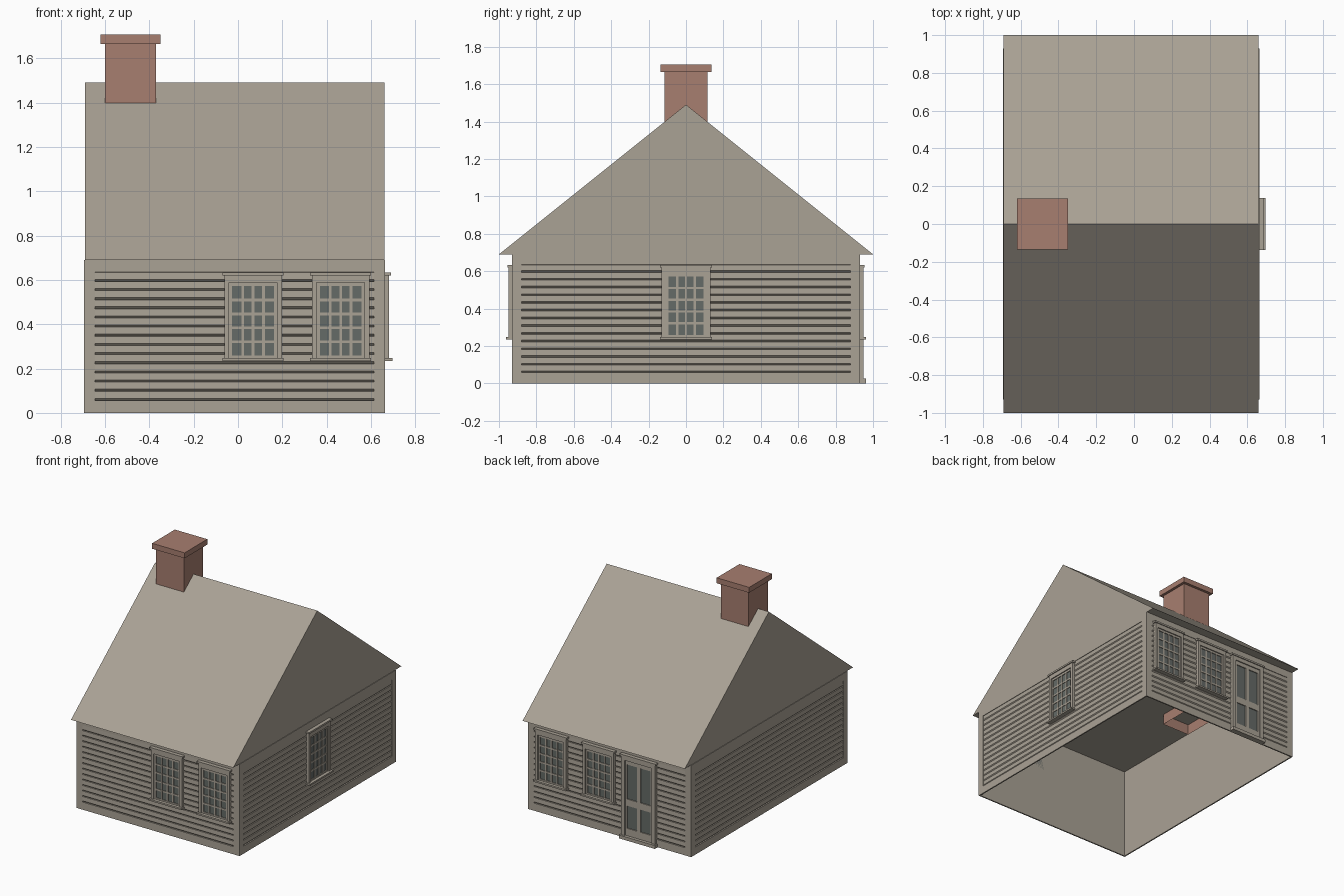
import bpy, bmesh
from math import radians
from mathutils import Matrix, Vector

cube = bpy.data.objects.get("Cube")
if cube:
    bpy.data.objects.remove(cube, do_unlink=True)


def material(name, rgb):
    m = bpy.data.materials.new(name)
    m.use_nodes = True
    m.diffuse_color = (*rgb, 1)
    m.node_tree.nodes["Principled BSDF"].inputs["Base Color"].default_value = (*rgb, 1)
    return m


TAUPE = material("taupe_paint", (0.40, 0.36, 0.30))
BRICK = material("red_brick", (0.39, 0.21, 0.16))
GLASS = material("dark_glass", (0.13, 0.145, 0.135))


def finish(name, bm, mat, matrix=Matrix()):
    bm.transform(matrix)
    mesh = bpy.data.meshes.new(name)
    bm.to_mesh(mesh)
    bm.free()
    mesh.materials.append(mat)
    obj = bpy.data.objects.new(name, mesh)
    bpy.context.collection.objects.link(obj)
    return obj


def boxes(name, mat, parts, matrix=Matrix()):
    """Boxes given as (x0, x1, y0, y1, z0, z1)."""
    bm = bmesh.new()
    for x0, x1, y0, y1, z0, z1 in parts:
        size = Matrix.Diagonal((x1 - x0, y1 - y0, z1 - z0, 1))
        mid = Vector((x0 + x1, y0 + y1, z0 + z1)) / 2
        bmesh.ops.create_cube(bm, size=1, matrix=Matrix.Translation(mid) @ size)
    return finish(name, bm, mat, matrix)


def sweep(name, mat, profile, x0, x1, matrix=Matrix(), closed=False):
    """Extrude a (y, z) profile along x."""
    bm = bmesh.new()
    verts = [bm.verts.new((x0, y, z)) for y, z in profile]
    if closed:
        geom = [bm.faces.new(verts)]
    else:
        geom = [bm.edges.new(pair) for pair in zip(verts, verts[1:])]
    out = bmesh.ops.extrude_face_region(bm, geom=geom) if closed else \
        bmesh.ops.extrude_edge_only(bm, edges=geom)
    moved = [g for g in out["geom"] if isinstance(g, bmesh.types.BMVert)]
    bmesh.ops.translate(bm, verts=moved, vec=(x1 - x0, 0, 0))
    if closed:
        bmesh.ops.recalc_face_normals(bm, faces=bm.faces)
    else:
        bmesh.ops.reverse_faces(bm, faces=[f for f in bm.faces if f.normal.y > 0])
    return finish(name, bm, mat, matrix)


LEFT, RIGHT, DEPTH, EAVE, RIDGE = -0.694, 0.664, 0.93, 0.69, 1.49

# Each wall: turn about z, distance from the middle, extent along the wall
WALLS = {
    "front": (0, DEPTH, LEFT, RIGHT),
    "right": (90, RIGHT, -DEPTH, DEPTH),
    "back": (180, DEPTH, -RIGHT, -LEFT),
    "left": (270, -LEFT, -DEPTH, DEPTH),
}


def wall_matrix(side):
    turn, dist = WALLS[side][:2]
    return Matrix.Rotation(radians(turn), 4, "Z") @ Matrix.Translation((0, -dist, 0))


def wall(side):
    """Flat boards round the edge with clapboards set between them."""
    a, b = WALLS[side][2:]
    m = wall_matrix(side)
    edge, low, high, skin, count = 0.05, 0.057, 0.635, 0.01, 14
    boxes(side + "_trim", TAUPE, [
        (a, a + edge, 0, skin, 0, EAVE), (b - edge, b, 0, skin, 0, EAVE),
        (a + edge, b - edge, 0, skin, 0, low),
        (a + edge, b - edge, 0, skin, high, EAVE)], m)
    step = (high - low) / count
    profile = [(skin, low)]
    for i in range(count):
        z = low + i * step
        profile += [(0.001, z + 0.009), (0.003, z + step - 0.001), (skin, z + step)]
    sweep(side + "_clapboards", TAUPE, profile, a + edge, b - edge, m)


def window(side, c, name):
    m = wall_matrix(side)
    z0, z1, half, pane_half = 0.247, 0.62, 0.13, 0.094
    p0, p1, cols, rows = 0.258, 0.572, 4, 5
    boxes(name + "_glass", GLASS, [(c - half + 0.01, c + half - 0.01, -0.004, 0.01, z0, z1)], m)
    # casing, then the sash and its bars
    parts = [(c + s * 0.119 - 0.011, c + s * 0.119 + 0.011, -0.018, 0.01, z0, z1) for s in (-1, 1)]
    parts.append((c - 0.108, c + 0.108, -0.018, 0.01, 0.588, z1))
    parts += [(c + s * 0.101 - 0.007, c + s * 0.101 + 0.007, -0.01, 0, z0, 0.588) for s in (-1, 1)]
    parts += [(c - pane_half, c + pane_half, -0.01, 0, z0, p0),
              (c - pane_half, c + pane_half, -0.01, 0, p1, 0.588)]
    for i in range(1, cols):
        u = c - pane_half + 2 * pane_half * i / cols
        parts.append((u - 0.006, u + 0.006, -0.009, 0, p0, p1))
    for j in range(1, rows):
        z = p0 + (p1 - p0) * j / rows
        parts.append((c - pane_half, c + pane_half, -0.0085, 0, z - 0.006, z + 0.006))
    boxes(name + "_frame", TAUPE, parts, m)
    boxes(name + "_crown_and_sill", TAUPE, [
        (c - 0.138, c + 0.138, -0.025, 0.01, z1, 0.633),
        (c - 0.138, c + 0.138, -0.033, 0.01, 0.235, z0)], m)


def door(side, c, name):
    m = wall_matrix(side)
    top = 0.62
    boxes(name + "_panels", GLASS, [(c - 0.12, c + 0.12, -0.003, 0.01, 0.03, top)], m)
    parts = []
    for s in (-1, 1):
        parts.append((c + s * 0.127 - 0.015, c + s * 0.127 + 0.015, -0.018, 0.01, 0.025, top))
        parts.append((c + s * 0.106 - 0.008, c + s * 0.106 + 0.008, -0.01, 0, 0.025, 0.59))
    parts.append((c - 0.112, c + 0.112, -0.018, 0.01, 0.59, top))
    parts.append((c - 0.014, c + 0.014, -0.0095, 0, 0.08, 0.56))
    for z0, z1 in ((0.025, 0.08), (0.25, 0.30), (0.56, 0.59)):
        parts.append((c - 0.098, c + 0.098, -0.01, 0, z0, z1))
    boxes(name + "_frame", TAUPE, parts, m)
    boxes(name + "_crown_and_step", TAUPE, [
        (c - 0.15, c + 0.15, -0.025, 0.01, top, 0.633),
        (c - 0.15, c + 0.15, -0.033, 0.01, 0, 0.025)], m)


# Hollow wall shell, open below
bm = bmesh.new()
inset = 0.01
x0, x1, y1 = LEFT + inset, RIGHT - inset, DEPTH - inset
ring = [(x0, -y1), (x1, -y1), (x1, y1), (x0, y1)]
for (ax, ay), (bx, by) in zip(ring, ring[1:] + ring[:1]):
    bm.faces.new([bm.verts.new(v) for v in
                  ((ax, ay, 0), (bx, by, 0), (bx, by, EAVE), (ax, ay, EAVE))])
finish("wall_shell", bm, TAUPE)

for side in WALLS:
    wall(side)

for c, place in ((0.068, "inner"), (0.463, "outer")):
    window("front", c, "front_" + place + "_window")
    window("back", -c, "back_" + place + "_window")
window("right", 0, "side_window")
door("back", 0.265, "back_door")

# Gabled roof, closed underneath
sweep("roof", TAUPE, [(-1, EAVE), (1, EAVE), (0, RIDGE)], LEFT + 0.004, RIGHT - 0.004, closed=True)

# Chimney reaching below the ceiling, open at its foot
cx = -0.485
stack = boxes("chimney_stack", BRICK, [(cx - 0.115, cx + 0.115, -0.115, 0.115, 0.61, 1.67)])
bm = bmesh.new()
bm.from_mesh(stack.data)
bmesh.ops.delete(bm, geom=[f for f in bm.faces if f.normal.z < -0.5], context="FACES")
bm.to_mesh(stack.data)
bm.free()
boxes("chimney_cap", BRICK, [(cx - 0.135, cx + 0.135, -0.135, 0.135, 1.665, 1.706)])
